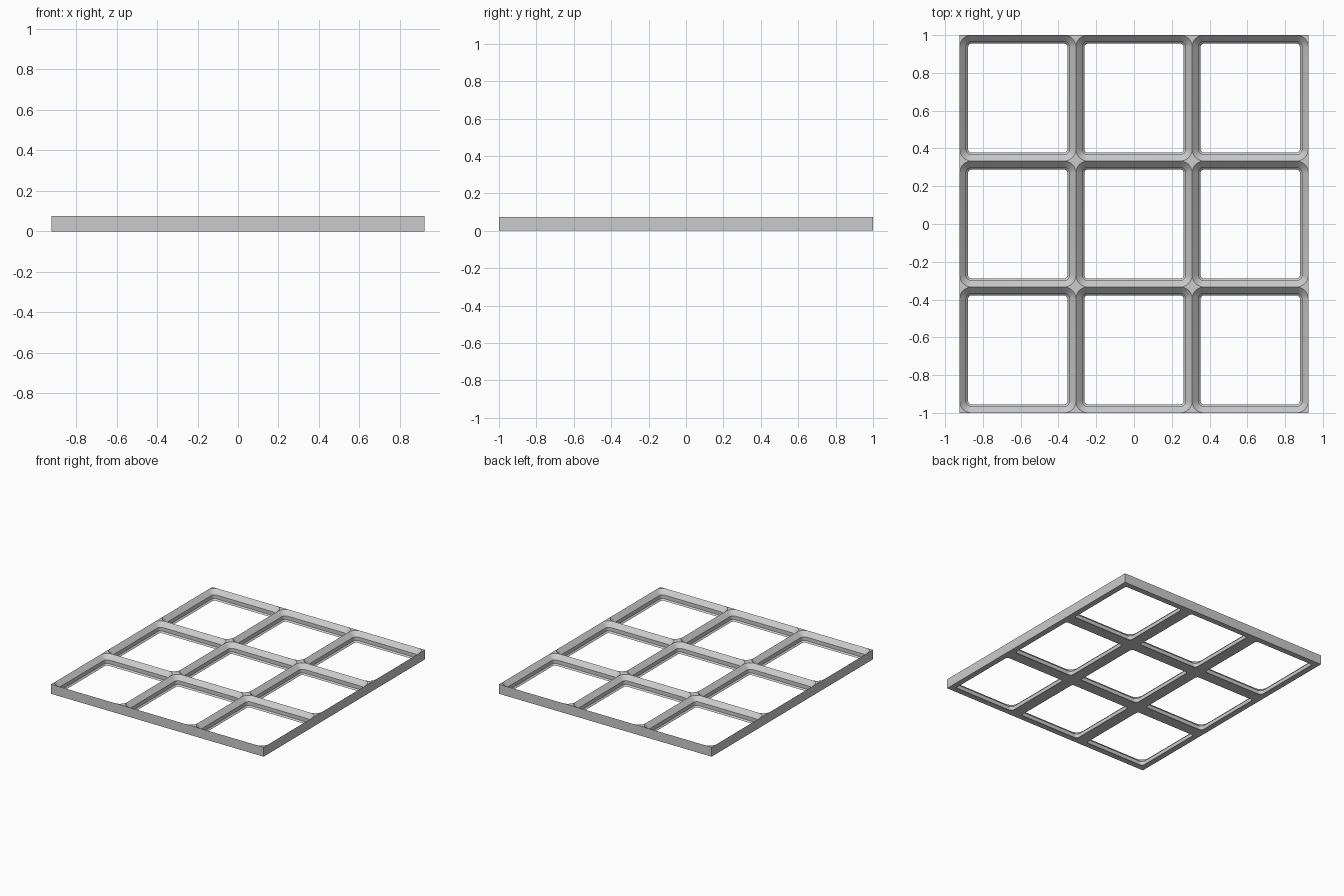
import bpy, bmesh, math
from mathutils import Vector

if "Cube" in bpy.data.objects:
    bpy.data.objects.remove(bpy.data.objects["Cube"])

COLS, ROWS = 3, 3
WIDTH, DEPTH = 1.846, 2.0
CX, CY = WIDTH / COLS, DEPTH / ROWS
H = 0.0745
SEG = 8
# Pocket profile from top to bottom: (inset from cell edge, height, corner radius)
PROFILE = [(0.0, H, 0.063), (0.034, 0.040, 0.029),
           (0.034, 0.011, 0.029), (0.045, 0.0, 0.018)]
SIGNS = [(1, 1), (-1, 1), (-1, -1), (1, -1)]

bm = bmesh.new()


def ring(cx, cy, inset, z, r):
    """Rounded rectangle loop, counter-clockwise from the +x +y corner."""
    verts = []
    for k, (sx, sy) in enumerate(SIGNS):
        ox = cx + sx * (CX / 2 - inset - r)
        oy = cy + sy * (CY / 2 - inset - r)
        for i in range(SEG + 1):
            a = (k + i / SEG) * math.pi / 2
            verts.append(bm.verts.new((ox + r * math.cos(a), oy + r * math.sin(a), z)))
    return verts


def cell(col, row):
    cx = (col - (COLS - 1) / 2) * CX
    cy = (row - (ROWS - 1) / 2) * CY
    rings = [ring(cx, cy, *p) for p in PROFILE]
    n = len(rings[0])
    # Sloped and upright pocket walls
    for up, low in zip(rings, rings[1:]):
        for i in range(n):
            j = (i + 1) % n
            bm.faces.new((up[i], up[j], low[j], low[i]))

    def corners(z):
        return [bm.verts.new((cx + sx * CX / 2, cy + sy * CY / 2, z)) for sx, sy in SIGNS]
    top, base = corners(H), corners(0)
    border = [row == ROWS - 1, col == 0, row == 0, col == COLS - 1]
    for k in range(4):
        m = (k + 1) % 4
        s, e = k * (SEG + 1), m * (SEG + 1)
        # Flat corner webs on the top and underside
        for i in range(s, s + SEG):
            bm.faces.new((top[k], rings[0][i + 1], rings[0][i]))
            bm.faces.new((base[k], rings[3][i], rings[3][i + 1]))
        # Underside bar
        bm.faces.new((base[k], rings[3][s + SEG], rings[3][e], base[m]))
        # Outer side wall
        if border[k]:
            bm.faces.new((base[k], base[m], top[m], rings[0][e],
                          rings[0][s + SEG], top[k]))


for c in range(COLS):
    for r in range(ROWS):
        cell(c, r)

bmesh.ops.remove_doubles(bm, verts=bm.verts, dist=1e-5)
bmesh.ops.recalc_face_normals(bm, faces=bm.faces)

mesh = bpy.data.meshes.new("grid_frame")
bm.to_mesh(mesh)
bm.free()
frame = bpy.data.objects.new("grid_frame", mesh)
bpy.context.collection.objects.link(frame)

grey = bpy.data.materials.new("light grey")
grey.diffuse_color = (0.6, 0.6, 0.6, 1)
grey.use_nodes = True
grey.node_tree.nodes["Principled BSDF"].inputs["Base Color"].default_value = grey.diffuse_color
mesh.materials.append(grey)

bpy.context.view_layer.objects.active = frame
frame.select_set(True)
bpy.ops.object.shade_smooth_by_angle(angle=math.radians(30))
